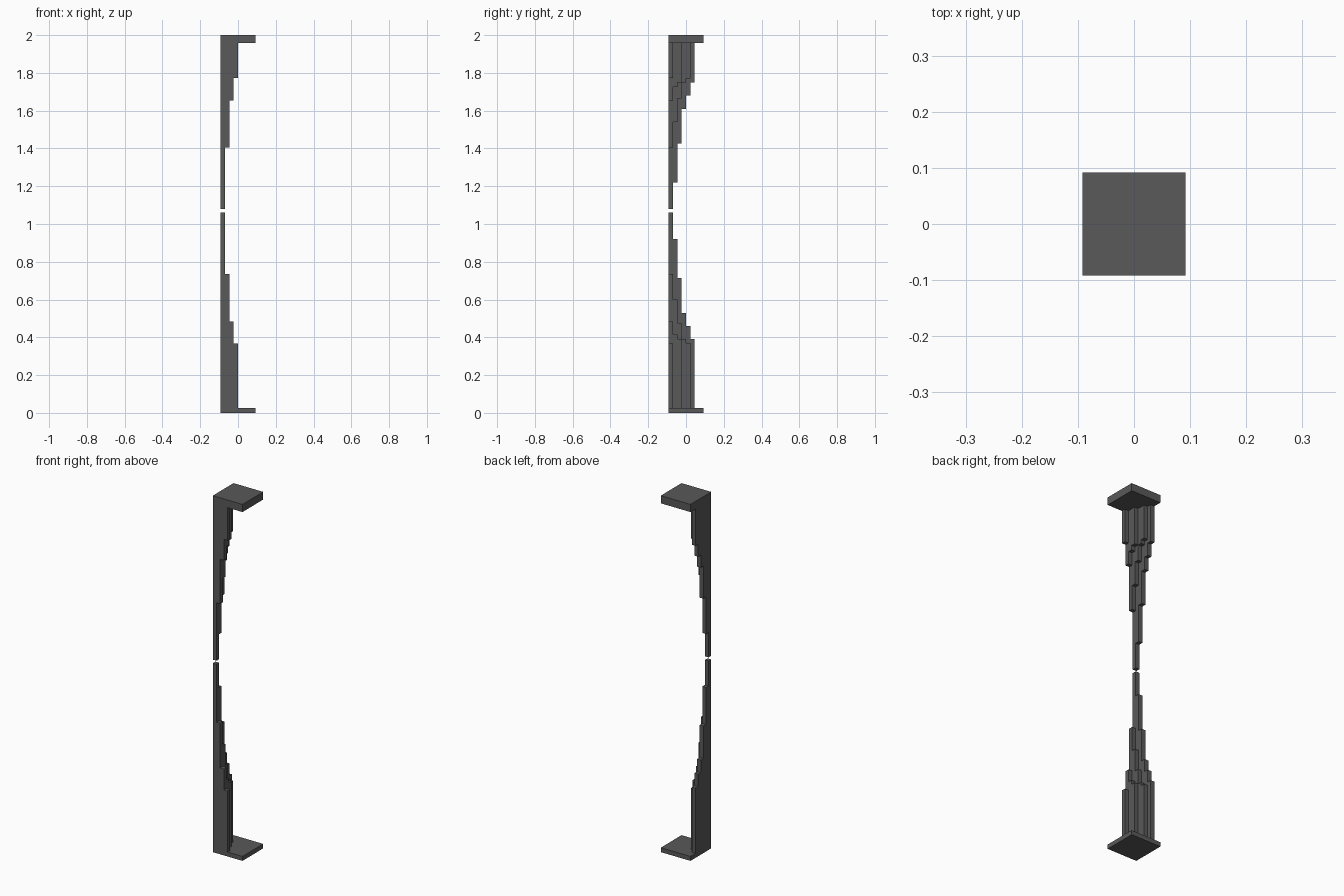
import bpy
import bmesh
from mathutils import Vector

if "Cube" in bpy.data.objects:
    bpy.data.objects.remove(bpy.data.objects["Cube"], do_unlink=True)

HALF = 0.092            # half width of the square plates
CELL = HALF / 4         # width of one stepped shaft
MIRROR_Z = 2.14         # upper height = MIRROR_Z - lower height
LOW, HIGH = 0.025, 1.957

# Height of each shaft: rows go along +x, columns along +y
HEIGHTS = [
    [1.06, 0.92, 0.713, 0.53, 0.46, 0.39],
    [0.735, 0.60, 0.475, 0.39, 0.37],
    [0.485, 0.415, 0.39],
    [0.367],
]

stone = bpy.data.materials.new("dark grey stone")
stone.use_nodes = True
grey = (0.1, 0.1, 0.1, 1)
stone.diffuse_color = grey
stone.node_tree.nodes["Principled BSDF"].inputs["Base Color"].default_value = grey


def add_object(name, bm):
    mesh = bpy.data.meshes.new(name)
    bm.to_mesh(mesh)
    bm.free()
    mesh.materials.append(stone)
    obj = bpy.data.objects.new(name, mesh)
    bpy.context.collection.objects.link(obj)
    return obj


def plate(name, z0, z1):
    bm = bmesh.new()
    bmesh.ops.create_cube(bm, size=1)
    bmesh.ops.scale(bm, vec=(2 * HALF, 2 * HALF, z1 - z0), verts=bm.verts)
    bmesh.ops.translate(bm, vec=(0, 0, (z0 + z1) / 2), verts=bm.verts)
    return add_object(name, bm)


def height(i, j, base):
    if 0 <= i < len(HEIGHTS) and 0 <= j < len(HEIGHTS[i]):
        return HEIGHTS[i][j]
    return base


def stepped_corner(name, base, flip):
    """Cluster of square shafts, with walls only where a neighbour is shorter."""
    bm = bmesh.new()

    def quad(points, outward):
        face = bm.faces.new([bm.verts.new(p) for p in points])
        face.normal_update()
        if face.normal.dot(Vector(outward)) < 0:
            face.normal_flip()

    for i, row in enumerate(HEIGHTS):
        for j, h in enumerate(row):
            x0, y0 = -HALF + i * CELL, -HALF + j * CELL
            x1, y1 = x0 + CELL, y0 + CELL
            quad([(x0, y0, h), (x1, y0, h), (x1, y1, h), (x0, y1, h)], (0, 0, 1))
            sides = {
                (-1, 0): ((x0, y0), (x0, y1)),
                (1, 0): ((x1, y0), (x1, y1)),
                (0, -1): ((x0, y0), (x1, y0)),
                (0, 1): ((x0, y1), (x1, y1)),
            }
            for (dx, dy), (a, b) in sides.items():
                foot = height(i + dx, j + dy, base)
                if foot < h:
                    quad([(*a, foot), (*b, foot), (*b, h), (*a, h)], (dx, dy, 0))
    if flip:
        for v in bm.verts:
            v.co.z = MIRROR_Z - v.co.z
        bmesh.ops.reverse_faces(bm, faces=bm.faces)
    bmesh.ops.remove_doubles(bm, verts=bm.verts, dist=0.0001)
    return add_object(name, bm)


# Floor and ceiling plates
plate("bottom_plate", 0, LOW)
plate("top_plate", HIGH, 2)

# Rising and hanging stepped shafts in the front right corner
stepped_corner("lower_stepped_column", LOW, False)
stepped_corner("upper_stepped_column", MIRROR_Z - HIGH, True)
